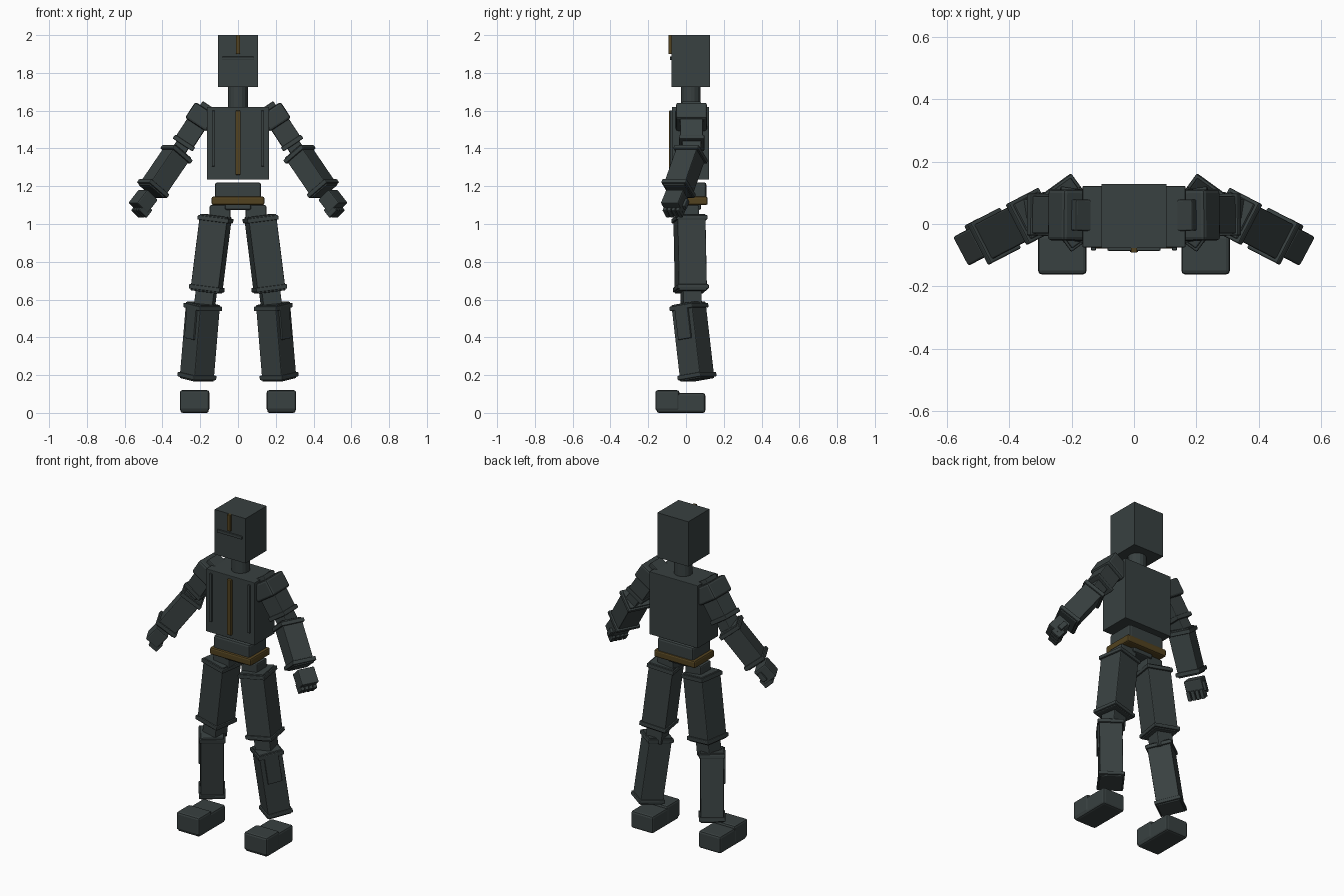
import bpy
import bmesh
from mathutils import Matrix, Vector

cube = bpy.data.objects.get("Cube")
if cube:
    bpy.data.objects.remove(cube, do_unlink=True)


def material(name, rgb):
    m = bpy.data.materials.new(name)
    m.use_nodes = True
    m.diffuse_color = (*rgb, 1)
    m.node_tree.nodes["Principled BSDF"].inputs["Base Color"].default_value = (*rgb, 1)
    return m


SLATE = material("dark slate", (0.04, 0.052, 0.052))
GOLD = material("dull gold", (0.085, 0.055, 0.014))


def finish(name, bm, mat):
    mesh = bpy.data.meshes.new(name)
    bm.to_mesh(mesh)
    bm.free()
    mesh.materials.append(mat)
    obj = bpy.data.objects.new(name, mesh)
    bpy.context.collection.objects.link(obj)


def box(name, size, matrix, mat=SLATE, bevel=0.0, side=1):
    """Box of a given size placed by a matrix; side -1 mirrors it across x."""
    bm = bmesh.new()
    bmesh.ops.create_cube(bm, size=1, matrix=Matrix.Diagonal((*size, 1)))
    if bevel:
        bmesh.ops.bevel(bm, geom=bm.edges[:], offset=bevel, segments=2,
                        profile=0.5, affect='EDGES')
    bm.transform(matrix)
    if side < 0:
        bm.transform(Matrix.Diagonal((-1, 1, 1, 1)))
        bmesh.ops.reverse_faces(bm, faces=bm.faces[:])
    finish(name, bm, mat)


def span(name, x, y, z, mat=SLATE, bevel=0.0, side=1):
    """Upright box given by its (low, high) extent on each axis."""
    size = [b - a for a, b in (x, y, z)]
    mid = Vector([(a + b) / 2 for a, b in (x, y, z)])
    box(name, size, Matrix.Translation(mid), mat, bevel, side)


class Limb:
    """Frame running from a to b; pieces are placed by distance along it."""

    def __init__(self, a, b, side):
        self.a, self.side = Vector(a), side
        axis = Vector(b) - self.a
        self.length = axis.length
        self.rot = axis.to_track_quat('Z', 'Y').to_matrix().to_4x4()

    def piece(self, name, w, d, lo, hi, x=0, y=0, bevel=0.005):
        m = (Matrix.Translation(self.a) @ self.rot
             @ Matrix.Translation((x, y, (lo + hi) / 2)))
        box(name, (w, d, hi - lo), m, SLATE, bevel, self.side)

    def armour(self, name, w, d, rim, inset=0.02):
        end = self.length
        self.piece(name + "_shell", w, d, 0, end)
        for label, at in (("upper", inset), ("lower", end - inset)):
            self.piece(f"{name}_{label}_rim", w + rim, d + rim, at - 0.012, at + 0.012)


# Head, neck and face trim
span("head", (-0.105, 0.105), (-0.077, 0.128), (1.725, 2.0))
span("face_bar", (-0.085, 0.085), (-0.086, -0.07), (1.868, 1.886), bevel=0.003)
span("face_stripe", (-0.01, 0.01), (-0.092, -0.07), (1.9, 2.0), GOLD, 0.002)
bm = bmesh.new()
bmesh.ops.create_cone(bm, cap_ends=True, segments=16, radius1=0.052, radius2=0.052,
                      depth=0.15, matrix=Matrix.Translation((0, 0.026, 1.67)))
finish("neck", bm, SLATE)

# Torso, waist and belt
span("torso", (-0.165, 0.165), (-0.075, 0.122), (1.235, 1.62), bevel=0.003)
span("chest_stripe", (-0.014, 0.014), (-0.09, -0.07), (1.26, 1.6), GOLD, 0.004)
span("waist", (-0.122, 0.122), (-0.065, 0.108), (1.12, 1.22), bevel=0.012)
span("belt", (-0.14, 0.14), (-0.078, 0.115), (1.1, 1.145), GOLD, 0.01)
span("pelvis", (-0.07, 0.07), (-0.04, 0.08), (1.075, 1.11), bevel=0.01)

for side, tag in ((1, "left"), (-1, "right")):
    span(f"{tag}_chest_rib", (0.122, 0.138), (-0.085, -0.07), (1.305, 1.6),
         bevel=0.003, side=side)

    # Upper arm with shoulder pad and elbow band
    arm = Limb((0.155, 0.028, 1.63), (0.315, 0.03, 1.385), side)
    n = arm.length
    arm.piece(f"{tag}_arm_core", 0.1, 0.075, 0, n + 0.04)
    arm.piece(f"{tag}_upper_arm", 0.12, 0.11, 0.06, n - 0.055)
    arm.piece(f"{tag}_shoulder_pad", 0.165, 0.135, 0.025, 0.125, bevel=0.012)
    arm.piece(f"{tag}_elbow_band", 0.135, 0.125, n - 0.065, n - 0.04)

    # Forearm
    fore = Limb((0.315, 0.03, 1.385), (0.46, -0.045, 1.172), side)
    fore.armour(f"{tag}_forearm", 0.125, 0.115, 0.022)

    # Hand with curled fingers and thumb
    hand = Limb((0.475, -0.045, 1.155), (0.556, -0.088, 1.051), side)
    hand.piece(f"{tag}_palm", 0.105, 0.085, 0, 0.095, bevel=0.007)
    for i in range(4):
        hand.piece(f"{tag}_finger_{i + 1}", 0.022, 0.06, 0.06, 0.115,
                   x=(i - 1.5) * 0.026, y=-0.025)
    hand.piece(f"{tag}_thumb", 0.025, 0.03, 0.02, 0.075, x=0.055, y=-0.02)

    # Thigh
    span(f"{tag}_hip", (0.04, 0.15), (-0.03, 0.07), (1.02, 1.1), bevel=0.008, side=side)
    thigh = Limb((0.117, 0.018, 1.045), (0.168, 0.026, 0.64), side)
    thigh.armour(f"{tag}_thigh", 0.15, 0.15, 0.018)
    thigh.piece(f"{tag}_knee_core", 0.1, 0.1, 0.3, thigh.length + 0.09)

    # Shin, turned outward, with an outer plate
    shin = Limb((0.185, 0.013, 0.58), (0.219, 0.06, 0.175), side)
    shin.armour(f"{tag}_shin", 0.13, 0.135, 0.018)
    shin.piece(f"{tag}_shin_plate", 0.022, 0.085, 0.01, 0.19, x=-0.064, bevel=0.004)

    # Foot with a raised toe cap
    span(f"{tag}_foot", (0.155, 0.305), (-0.155, 0.102), (0, 0.105), bevel=0.012, side=side)
    span(f"{tag}_toe_cap", (0.152, 0.308), (-0.162, -0.035), (0.01, 0.12),
         bevel=0.012, side=side)
